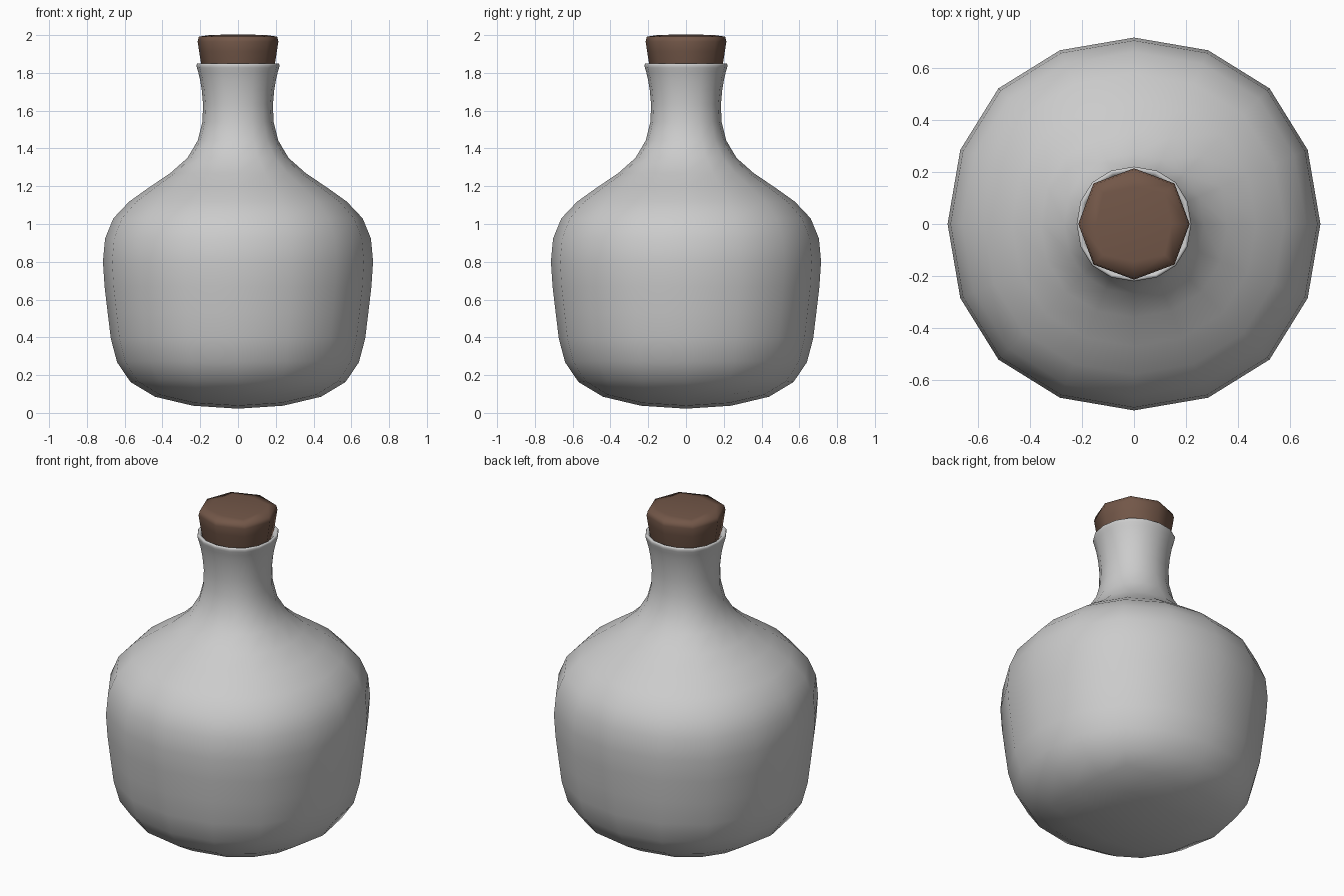
import bpy

if "Cube" in bpy.data.objects:
    bpy.data.objects.remove(bpy.data.objects["Cube"])

AXIS = 44 / 48  # how far a subdivided square's edge midpoint pulls inwards


def square_lathe(name, rings, levels):
    """Stack square cage rings (half-width, z) and round them with subdivision."""
    verts, faces = [], []
    for r, z in rings:
        h = r / AXIS
        verts += [(-h, -h, z), (h, -h, z), (h, h, z), (-h, h, z)]
    for i in range(len(rings) - 1):
        a = i * 4
        for k in range(4):
            n = (k + 1) % 4
            faces.append((a + k, a + n, a + 4 + n, a + 4 + k))
    t = (len(rings) - 1) * 4
    faces += [(3, 2, 1, 0), (t, t + 1, t + 2, t + 3)]
    me = bpy.data.meshes.new(name)
    me.from_pydata(verts, [], faces)
    me.shade_smooth()
    ob = bpy.data.objects.new(name, me)
    bpy.context.collection.objects.link(ob)
    sub = ob.modifiers.new("subdivision", 'SUBSURF')
    sub.levels = sub.render_levels = levels
    return ob


# Bottle: base, belly, shoulder, neck, lip, then the inside of the neck
square_lathe("bottle", [
    (0.655, -0.022), (0.676, 0.529), (0.781, 1.086), (0.159, 1.308),
    (0.19, 1.78), (0.235, 1.85), (0.19, 1.86), (0.15, 1.70), (0.14, 1.5),
], 2)

# Tapered stopper
cork = square_lathe("cork_stopper", [
    (0.165, 1.65), (0.195, 1.85), (0.218, 1.985), (0.215, 2.005),
], 1)
brown = bpy.data.materials.new("cork_brown")
brown.diffuse_color = (0.17, 0.095, 0.065, 1)
brown.use_nodes = True
brown.node_tree.nodes["Principled BSDF"].inputs["Base Color"].default_value = brown.diffuse_color
cork.data.materials.append(brown)
